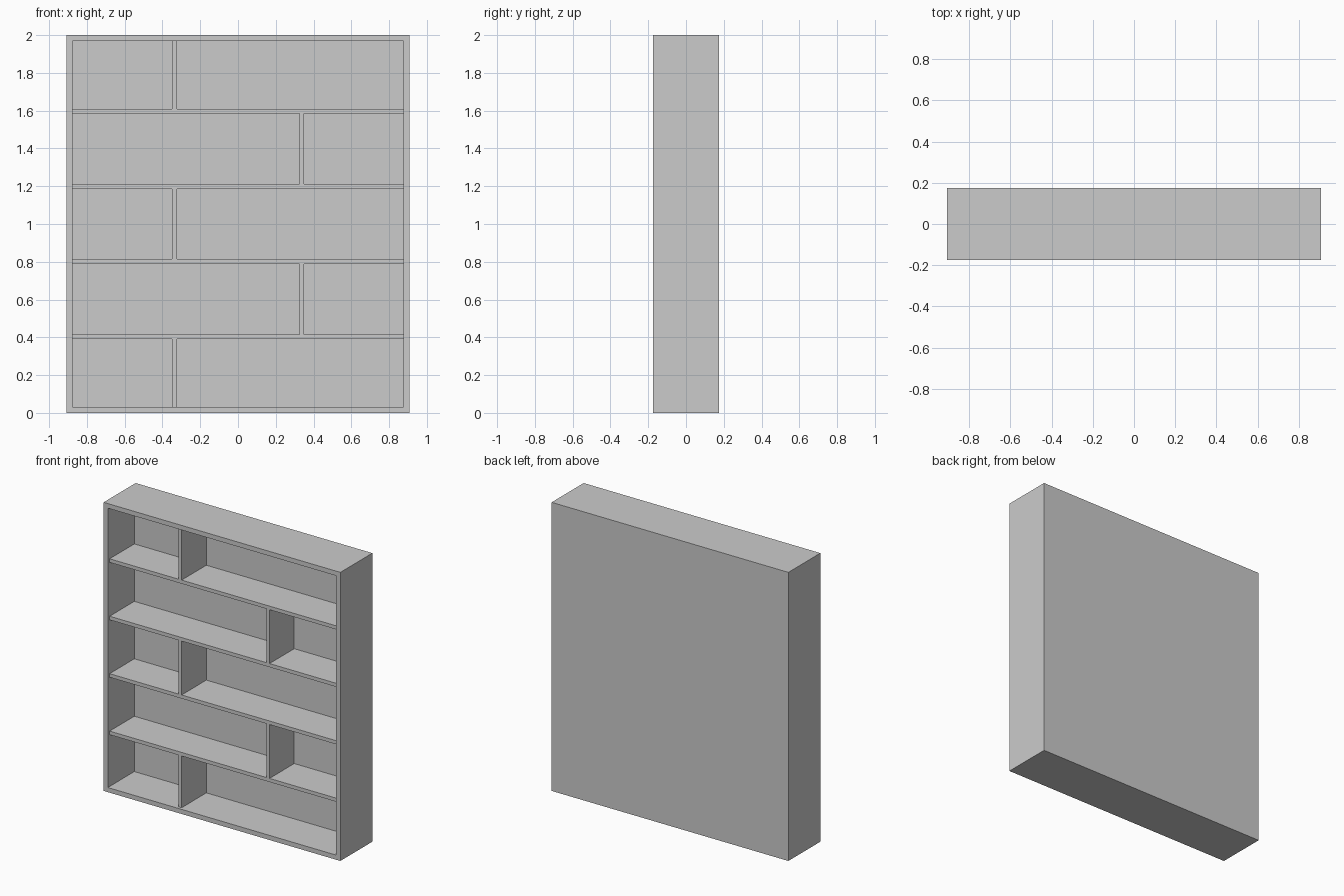
import bpy
import bmesh
from mathutils import Vector

if "Cube" in bpy.data.objects:
    bpy.data.objects.remove(bpy.data.objects["Cube"])

W, D, H = 1.815, 0.35, 2.0      # outer size
FRAME, BOARD = 0.032, 0.025     # frame and board thickness
FRONT = -D / 2 + 0.02           # shelves sit slightly behind the frame
BACK = 0.115                    # inner face of the back panel
PITCH = 0.398                   # shelf spacing


def box(name, x0, x1, y0, y1, z0, z1):
    bm = bmesh.new()
    bmesh.ops.create_cube(bm, size=1)
    bmesh.ops.scale(bm, vec=(x1 - x0, y1 - y0, z1 - z0), verts=bm.verts)
    mesh = bpy.data.meshes.new(name)
    bm.to_mesh(mesh)
    bm.free()
    obj = bpy.data.objects.new(name, mesh)
    obj.location = ((x0 + x1) / 2, (y0 + y1) / 2, (z0 + z1) / 2)
    bpy.context.collection.objects.link(obj)
    return obj


# Carcass: one block with the front inset and pushed in to the back panel
carcass = box("carcass", -W / 2, W / 2, -D / 2, D / 2, 0, H)
bm = bmesh.new()
bm.from_mesh(carcass.data)
front = min(bm.faces, key=lambda f: f.calc_center_median().y)
bmesh.ops.inset_region(bm, faces=[front], thickness=FRAME, use_even_offset=True)
pocket = bmesh.ops.extrude_discrete_faces(bm, faces=[front])["faces"][0]
bmesh.ops.translate(bm, vec=Vector((0, BACK + D / 2, 0)), verts=pocket.verts)
bm.to_mesh(carcass.data)
bm.free()

# Four full-width shelves
inner = W / 2 - FRAME
shelf_z = [H / 2 + (i - 1.5) * PITCH for i in range(4)]
for i, z in enumerate(shelf_z):
    box(f"shelf_{i + 1}", -inner, inner, FRONT, BACK, z - BOARD / 2, z + BOARD / 2)

# Upright dividers, alternating left and right in each row
floors = [FRAME] + [z + BOARD / 2 for z in shelf_z]
ceilings = [z - BOARD / 2 for z in shelf_z] + [H - FRAME]
for i, (z0, z1) in enumerate(zip(floors, ceilings)):
    x = -0.336 if i % 2 == 0 else 0.338
    box(f"divider_{i + 1}", x - BOARD / 2, x + BOARD / 2, FRONT, BACK, z0, z1)
